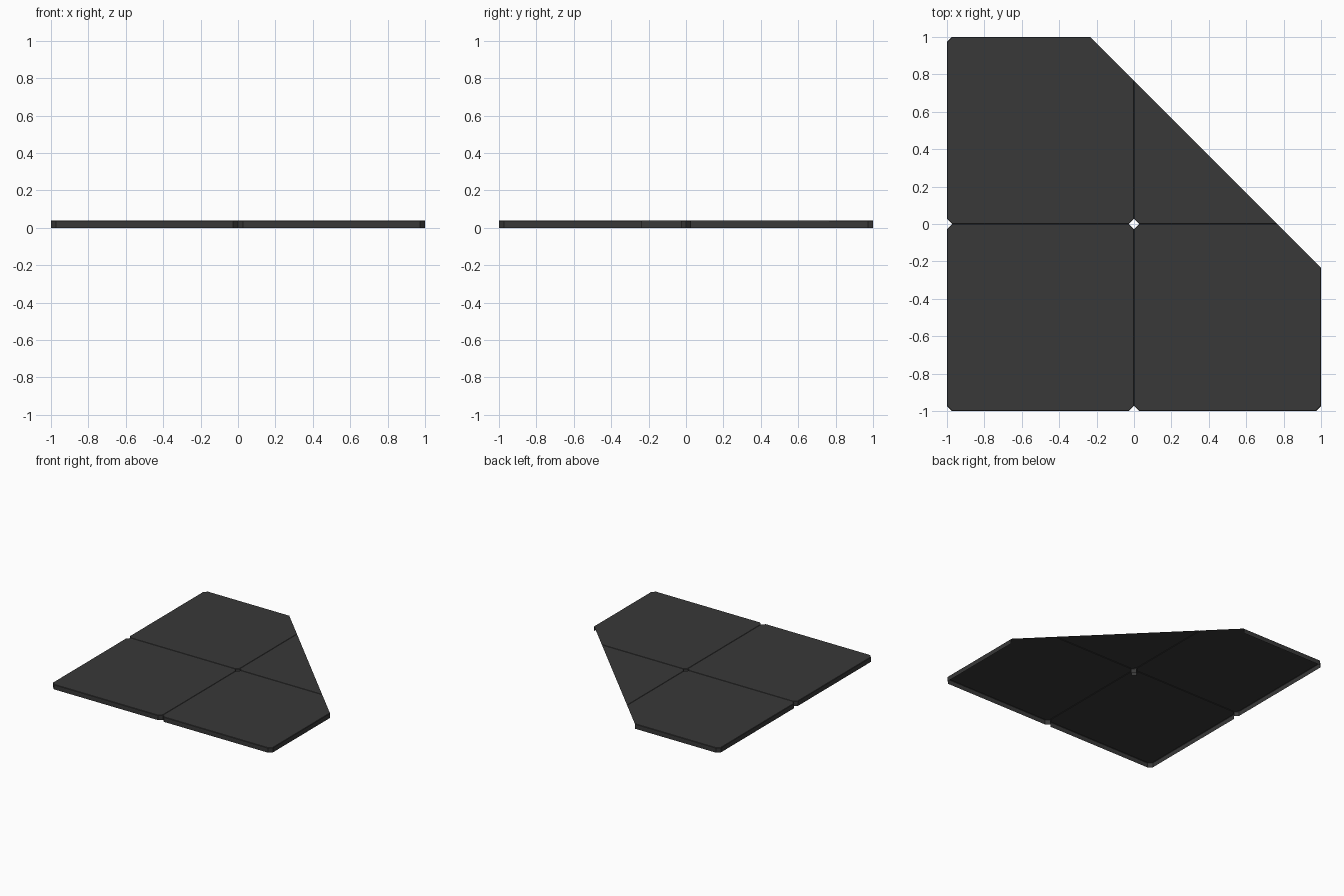
import bpy, bmesh
from mathutils import Vector

if "Cube" in bpy.data.objects:
    bpy.data.objects.remove(bpy.data.objects["Cube"])

H = 0.04       # skirt height
C = 0.027      # corner chamfer
B = 0.003      # fine edge bevel, makes the grooves between tiles
CUT = 0.765    # diagonal edge: x + y = CUT

mat = bpy.data.materials.new("dark_grey")
mat.diffuse_color = (0.04, 0.04, 0.04, 1)
mat.use_nodes = True
mat.node_tree.nodes["Principled BSDF"].inputs["Base Color"].default_value = mat.diffuse_color


def tile(name, sx, sy):
    """Open shell tile: top sheet and outer skirt, cut open on the diagonal."""
    x0, x1 = sorted((0, sx))
    y0, y1 = sorted((0, sy))
    outline = [(x0 + C, y0), (x1 - C, y0), (x1, y0 + C), (x1, y1 - C),
               (x1 - C, y1), (x0 + C, y1), (x0, y1 - C), (x0, y0 + C)]
    bm = bmesh.new()
    bm.faces.new([bm.verts.new((x, y, 0)) for x, y in outline])
    # thickness
    ext = bmesh.ops.extrude_face_region(bm, geom=bm.faces[:])
    top = [g for g in ext["geom"] if isinstance(g, bmesh.types.BMVert)]
    bmesh.ops.translate(bm, verts=top, vec=(0, 0, H))
    bmesh.ops.recalc_face_normals(bm, faces=bm.faces[:])
    # fine bevel around the top rim
    rim = [e for e in bm.edges if all(v.co.z > H - 1e-5 for v in e.verts)]
    bmesh.ops.bevel(bm, geom=rim, offset=B, segments=1, affect='EDGES')
    # open underside, and no walls along the seams
    bm.normal_update()

    def unwanted(f):
        seam = any(all(abs(v.co[i]) < 1e-4 for v in f.verts) for i in (0, 1))
        return f.normal.z < -0.9 or all(v.co.z < 1e-4 for v in f.verts) or seam
    bmesh.ops.delete(bm, geom=[f for f in bm.faces if unwanted(f)],
                     context='FACES')
    # diagonal trim, left open
    bmesh.ops.bisect_plane(bm, geom=bm.verts[:] + bm.edges[:] + bm.faces[:],
                           plane_co=(CUT, 0, 0),
                           plane_no=Vector((1, 1, 0)).normalized(),
                           clear_outer=True)
    me = bpy.data.meshes.new(name)
    bm.to_mesh(me)
    bm.free()
    me.materials.append(mat)
    bpy.context.collection.objects.link(bpy.data.objects.new(name, me))


# four tiles around the centre
tile("tile_front_left", -1, -1)
tile("tile_front_right", 1, -1)
tile("tile_back_left", -1, 1)
tile("tile_back_right", 1, 1)
